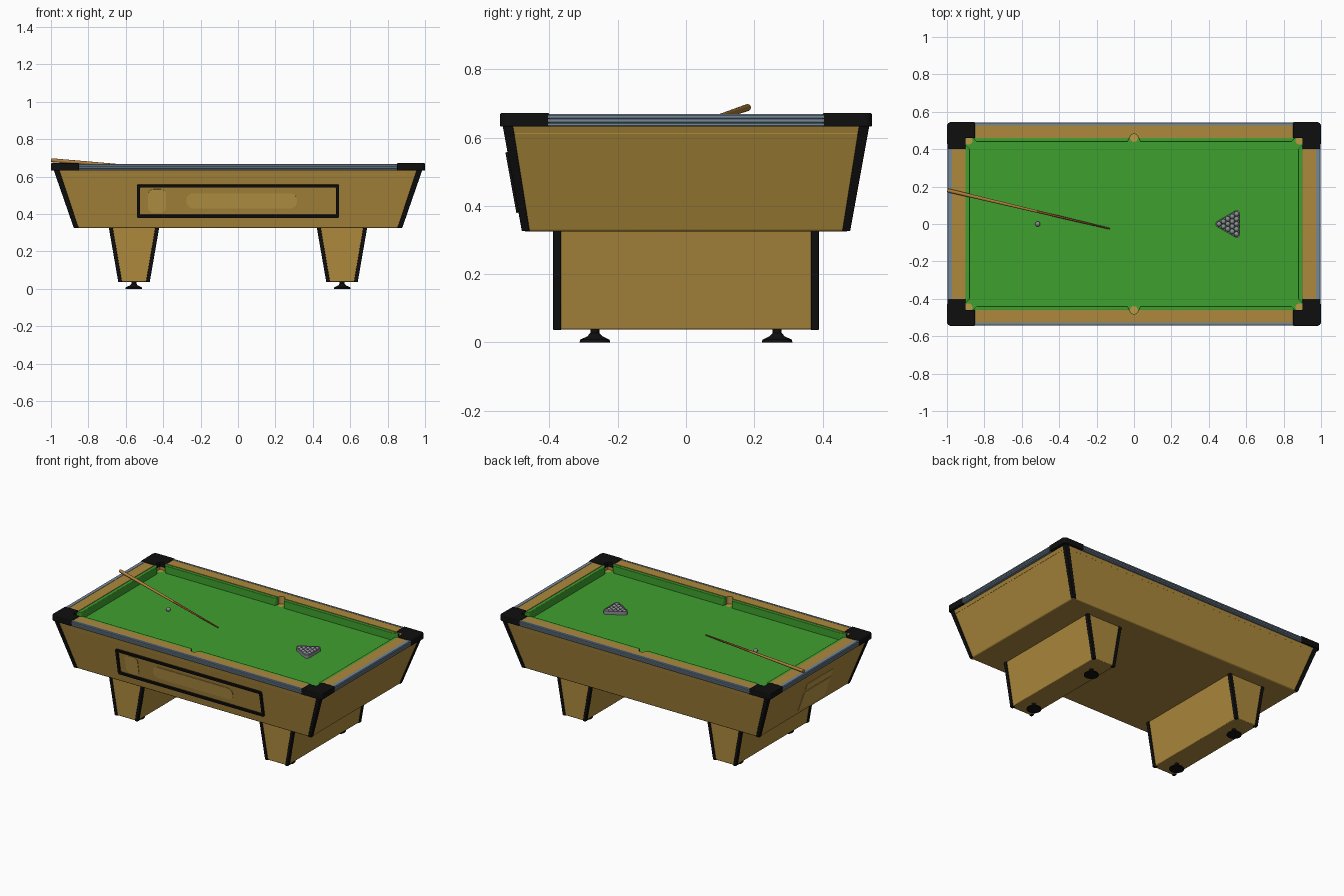
import bpy, bmesh, math
from mathutils import Matrix, Vector

if "Cube" in bpy.data.objects:
    bpy.data.objects.remove(bpy.data.objects["Cube"])

def mat(name, rgb):
    m = bpy.data.materials.new(name)
    lin = [(c / 255 / 12.92) if c < 11 else ((c / 255 + 0.055) / 1.055) ** 2.4 for c in rgb]
    m.diffuse_color = (*lin, 1)
    m.use_nodes = True
    m.node_tree.nodes["Principled BSDF"].inputs["Base Color"].default_value = m.diffuse_color
    return m

WOOD = mat("oak wood", (172, 137, 60))
PALE = mat("pale wood", (187, 152, 70))
BLACK = mat("black plastic", (15, 15, 15))
CLOTH = mat("green cloth", (62, 160, 46))
TRIM = mat("blue grey trim", (118, 136, 152))
GREY = mat("ball grey", (140, 140, 150))
BUTT = mat("cue butt tan", (176, 128, 62))
SHAFT = mat("cue shaft red brown", (140, 72, 44))

def make(name, bm, m, bevel=0, matrix=None):
    if matrix:
        bm.transform(matrix)
    bmesh.ops.recalc_face_normals(bm, faces=bm.faces)
    me = bpy.data.meshes.new(name)
    bm.to_mesh(me)
    bm.free()
    me.materials.append(m)
    o = bpy.data.objects.new(name, me)
    bpy.context.collection.objects.link(o)
    if bevel:
        b = o.modifiers.new("bevel", 'BEVEL')
        b.width, b.segments, b.limit_method = bevel, 2, 'ANGLE'
    return o

def prism(name, pts, z0, z1, m, bevel=0, matrix=None):
    """Plan outline extruded from z0 to z1."""
    bm = bmesh.new()
    f = bm.faces.new([bm.verts.new((x, y, z0)) for x, y in pts])
    ext = bmesh.ops.extrude_face_region(bm, geom=[f])
    vs = [v for v in ext['geom'] if isinstance(v, bmesh.types.BMVert)]
    bmesh.ops.translate(bm, verts=vs, vec=(0, 0, z1 - z0))
    return make(name, bm, m, bevel, matrix)

def ring(name, outer, inner, z0, z1, m, matrix=None):
    """Closed band between two outlines with equal point counts."""
    bm = bmesh.new()
    loops = [[bm.verts.new((x, y, z)) for x, y in p]
             for p, z in ((outer, z0), (outer, z1), (inner, z1), (inner, z0))]
    n = len(outer)
    for a in range(4):
        A, B = loops[a], loops[(a + 1) % 4]
        for i in range(n):
            j = (i + 1) % n
            bm.faces.new((A[i], A[j], B[j], B[i]))
    return make(name, bm, m, 0, matrix)

def frustum(name, bot, z0, top, z1, m, bevel=0, open_top=False):
    """Tapered box; bot and top are (x0, x1, y0, y1)."""
    bm = bmesh.new()
    lo, hi = [[bm.verts.new((r[i], r[j], z)) for i, j in ((0, 2), (1, 2), (1, 3), (0, 3))]
              for r, z in ((bot, z0), (top, z1))]
    bm.faces.new(lo)
    if not open_top:
        bm.faces.new(hi)
    for i in range(4):
        j = (i + 1) % 4
        bm.faces.new((lo[i], lo[j], hi[j], hi[i]))
    return make(name, bm, m, bevel)

def box(name, x0, x1, y0, y1, z0, z1, m, bevel=0):
    return frustum(name, (x0, x1, y0, y1), z0, (x0, x1, y0, y1), z1, m, bevel)

def arc(cx, cy, r, a0, a1, n=8):
    return [(cx + r * math.cos(math.radians(a0 + (a1 - a0) * i / n)),
             cy + r * math.sin(math.radians(a0 + (a1 - a0) * i / n))) for i in range(n + 1)]

def round_rect(x0, x1, y0, y1, r):
    return (arc(x1 - r, y1 - r, r, 0, 90) + arc(x0 + r, y1 - r, r, 90, 180)
            + arc(x0 + r, y0 + r, r, 180, 270) + arc(x1 - r, y0 + r, r, 270, 360))

def lathe(name, prof, m, loc, n=24):
    bm = bmesh.new()
    vs = [bm.verts.new((r, 0, z)) for r, z in prof]
    es = [bm.edges.new(p) for p in zip(vs, vs[1:])]
    bmesh.ops.spin(bm, geom=vs + es, axis=(0, 0, 1), cent=(0, 0, 0), angle=math.tau, steps=n)
    bmesh.ops.remove_doubles(bm, verts=bm.verts, dist=1e-5)
    return make(name, bm, m, 0, Matrix.Translation(loc))

BED = 0.615   # playing surface
TOP = 0.667   # rail top

# cabinet and cloth bed
frustum("cabinet", (-.873, .873, -.476, .476), .325, (-.98, .98, -.532, .532), .634, WOOD, .006, True)
box("cloth_bed", -.93, .93, -.49, .49, .595, BED, CLOTH)

def span(s, a, b):
    return tuple(sorted((s * a, s * b)))

# four corners: cabinet edge strips, caps, pockets, feet
for sx in (-1, 1):
    for sy in (-1, 1):
        frustum("cabinet_corner_strip", span(sx, .852, .878) + span(sy, .458, .481), .326,
                span(sx, .955, .985) + span(sy, .507, .537), .634, BLACK, .003)
        cap = [(.9, .4), (1 - .002, .4)] + arc(.978, .523, .022, 0, 90) + [(.85, .545), (.85, .46), (.9, .46)]
        prism("corner_cap", [(sx * x, sy * y) for x, y in cap], .632, .672, BLACK, .004)
        lathe("foot", [(0, 0), (.045, 0), (.043, .008), (.022, .018), (.013, .028), (.013, .045)],
              BLACK, (sx * .557, sy * .267, 0))

def pocket(cx, cy, mid):
    bm = bmesh.new()
    bm.faces.new([bm.verts.new((x, y, BED + .002)) for x, y in arc(cx, cy, .021, 0, 345, 23)])
    pts = arc(cx, cy, .021, mid - 90, mid + 90, 12)
    lo, hi = [[bm.verts.new((x, y, z)) for x, y in pts] for z in (BED, TOP)]
    for i in range(12):
        bm.faces.new((lo[i], lo[i + 1], hi[i + 1], hi[i]))
    make("pocket", bm, PALE)

for sy in (-1, 1):
    pocket(0, sy * .46, sy * 90)
    for sx in (-1, 1):
        pocket(sx * .885, sy * .445, math.degrees(math.atan2(sy, sx)))

# rails: long ones notched for the middle pocket, plus ribbed outer trim and cushions
def ribs(inner, outer):
    d = .004
    return [(inner, .632), (outer - d, .632), (outer, .636), (outer, .642), (outer - d, .644), (outer, .646),
            (outer, .654), (outer - d, .656), (outer, .658), (outer, .665), (outer - d, .669), (inner, .669)]

along_x = Matrix(((0, 0, 1, 0), (1, 0, 0, 0), (0, 1, 0, 0), (0, 0, 0, 1)))
along_y = Matrix(((1, 0, 0, 0), (0, 0, 1, 0), (0, 1, 0, 0), (0, 0, 0, 1)))
for s in (-1, 1):
    rail = [(-.9, .528), (-.9, .46)] + arc(0, .46, .022, 180, 0, 12) + [(.9, .46), (.9, .528)]
    prism("side_rail", [(x, s * y) for x, y in rail], BED - .005, TOP, WOOD)
    box("end_rail", *span(s, .9, .973), -.5, .5, BED - .005, TOP, WOOD)
    prism("side_trim", [(s * y, z) for y, z in ribs(.527, .543)], -.86, .86, TRIM, 0, along_x)
    prism("end_trim", [(s * x, z) for x, z in ribs(.972, .998)], -.41, .41, TRIM, 0, along_y)
    for t in (-1, 1):
        prism("side_cushion", [(t * x, s * y) for x, y in
              ((.024, .461), (.034, .438), (.84, .438), (.864, .461))], BED - .002, .664, CLOTH, .003)
    prism("end_cushion", [(s * .901, -.424), (s * .878, -.4), (s * .878, .4), (s * .901, .424)],
          BED - .002, .664, CLOTH, .003)

# pedestal legs with black corner strips
for s in (-1, 1):
    c = s * .556
    frustum("leg", (c - .08, c + .08, -.385, .385), .038, (c - .13, c + .13, -.385, .385), .33, WOOD, .004)
    for t in (-1, 1):
        for sy in (-1, 1):
            b, u = span(t, .064, .084), span(t, .114, .135)
            y = span(sy, .366, .389)
            frustum("leg_corner_strip", (c + b[0], c + b[1]) + y, .036,
                    (c + u[0], c + u[1]) + y, .33, BLACK, .002)

# frames lying on the sloping front and left faces (local z points outwards)
def face_matrix(u, v, origin):
    u, v = Vector(u), Vector(v).normalized()
    m = Matrix((u, v, u.cross(v))).transposed().to_4x4()
    m.translation = origin
    return m

front = face_matrix((1, 0, 0), (0, -.056, .309), (0, -.476 - .056 * (.47 - .325) / .309, .47))
left = face_matrix((0, -1, 0), (-.107, 0, .309), (-.873 - .107 * (.45 - .325) / .309, 0, .45))

ring("front_panel_frame", round_rect(-.54, .54, -.09, .09, .008), round_rect(-.524, .524, -.074, .074, .004),
     -.004, .011, BLACK, front)
prism("coin_plate", round_rect(-.48, -.385, -.064, .064, .028), -.002, .003, PALE, 0, front)
prism("ball_trough", round_rect(-.275, .315, -.04, .042, .036), -.002, .003, PALE, 0, front)
prism("left_slot_plate", round_rect(-.08, .2, .062, .108, .006), -.002, .003, PALE, 0, left)
prism("left_door_plate", round_rect(-.08, .2, -.1, .044, .006), -.002, .003, PALE, 0, left)

# balls and triangle rack
R = .0135
def ball(name, x, y):
    bm = bmesh.new()
    bmesh.ops.create_uvsphere(bm, u_segments=16, v_segments=10, radius=R)
    make(name, bm, GREY, 0, Matrix.Translation((x, y, BED + R)))

ball("cue_ball", -.515, 0)
X0, ROW = .455, R * math.sqrt(3)
for i in range(5):
    for j in range(i + 1):
        ball("racked_ball", X0 + i * ROW, (2 * j - i) * R)

def triangle(r):
    x = X0 + 4 * ROW
    return arc(X0, 0, r, 120, 240) + arc(x, -4 * R, r, 240, 360) + arc(x, 4 * R, r, 0, 120)
ring("triangle_rack", triangle(R + .006), triangle(R + .0005), BED, BED + .022, GREY)

# cue resting over the end rail
butt, tip = Vector((-.997, .18, .688)), Vector((-.13, -.025, .62))
def cue_part(name, a, b, ra, rb, m):
    p, q = butt.lerp(tip, a), butt.lerp(tip, b)
    bm = bmesh.new()
    bmesh.ops.create_cone(bm, cap_ends=True, segments=14, radius1=ra, radius2=rb, depth=(q - p).length)
    rot = (q - p).to_track_quat('Z', 'Y').to_matrix().to_4x4()
    make(name, bm, m, 0, Matrix.Translation((p + q) / 2) @ rot)
cue_part("cue_butt", 0, .55, .0105, .007, BUTT)
cue_part("cue_shaft", .55, 1, .007, .004, SHAFT)

# smooth curved surfaces, keep sharp edges
bpy.ops.object.select_all(action='SELECT')
bpy.context.view_layer.objects.active = bpy.context.collection.objects[0]
bpy.ops.object.shade_smooth_by_angle(angle=math.radians(30))
